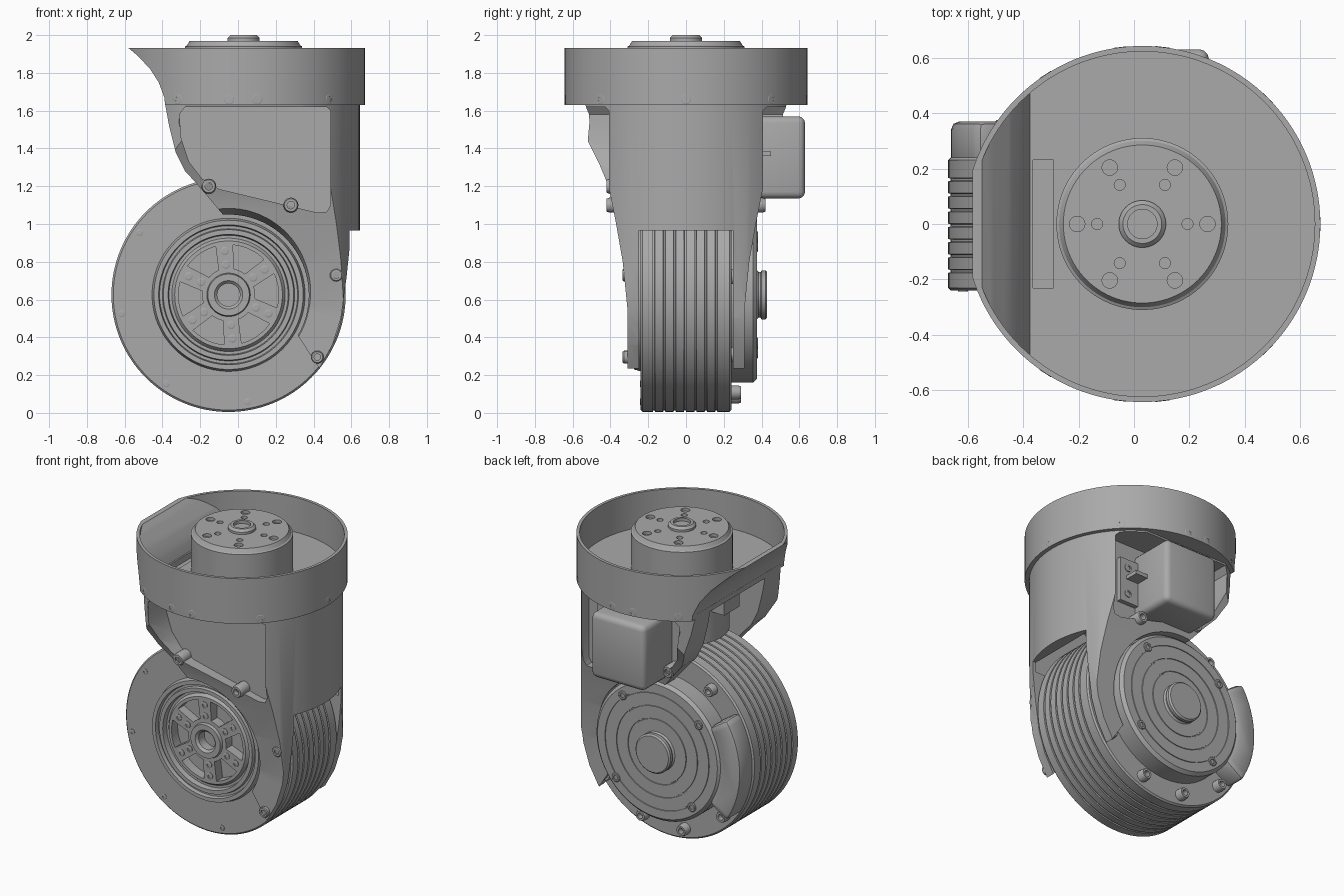
import bpy, bmesh
from math import sin, cos, pi, radians
from mathutils import Matrix, Vector

if "Cube" in bpy.data.objects:
    bpy.data.objects.remove(bpy.data.objects["Cube"])

grey = bpy.data.materials.new("machined_grey")
grey.use_nodes = True
grey.diffuse_color = (0.4, 0.4, 0.4, 1)
grey.node_tree.nodes["Principled BSDF"].inputs["Base Color"].default_value = (0.4, 0.4, 0.4, 1)

AX, AZ = -0.05, 0.625      # wheel motor axis, parallel to y
CX = 0.03                  # upright axis of the neck
WHEEL = Matrix.Translation((AX, 0, AZ)) @ Matrix.Rotation(-pi / 2, 4, 'X')
NECK = Matrix.Translation((CX, 0, 0))
made = []


def finish(name, bm):
    bmesh.ops.remove_doubles(bm, verts=bm.verts, dist=1e-5)
    bmesh.ops.recalc_face_normals(bm, faces=bm.faces)
    mesh = bpy.data.meshes.new(name)
    bm.to_mesh(mesh)
    bm.free()
    mesh.materials.append(grey)
    ob = bpy.data.objects.new(name, mesh)
    bpy.context.collection.objects.link(ob)
    made.append(ob)
    return ob


def add_lathe(bm, profile, matrix, steps):
    """Spin (radius, height) points about local z."""
    vs = [bm.verts.new((r, 0, h)) for r, h in profile]
    es = [bm.edges.new(p) for p in zip(vs, vs[1:])]
    before = set(bm.verts) - set(vs)
    bmesh.ops.spin(bm, geom=vs + es, axis=(0, 0, 1), cent=(0, 0, 0),
                   angle=2 * pi, steps=steps)
    bmesh.ops.transform(bm, matrix=matrix, verts=[v for v in bm.verts if v not in before])


def lathe(name, profile, matrix, steps=96):
    bm = bmesh.new()
    add_lathe(bm, profile, matrix, steps)
    return finish(name, bm)


def disc(name, r, a, b, matrix, steps=96):
    return lathe(name, [(0, a), (r, a), (r, b), (0, b)], matrix, steps)


def prism(name, pts, axis, a, b):
    """Extrude a flat outline along the given axis from a to b."""
    place = {'x': lambda p, t: (t, p[0], p[1]),
             'y': lambda p, t: (p[0], t, p[1]),
             'z': lambda p, t: (p[0], p[1], t)}[axis]
    bm = bmesh.new()
    lo, hi = ([bm.verts.new(place(p, t)) for p in pts] for t in (a, b))
    bm.faces.new(lo)
    bm.faces.new(hi)
    for i in range(len(pts)):
        j = (i + 1) % len(pts)
        bm.faces.new((lo[i], lo[j], hi[j], hi[i]))
    return finish(name, bm)


def box(name, x0, x1, y0, y1, z0, z1):
    return prism(name, [(x0, y0), (x1, y0), (x1, y1), (x0, y1)], 'z', z0, z1)


def bake(ob):
    dg = bpy.context.evaluated_depsgraph_get()
    mesh = bpy.data.meshes.new_from_object(ob.evaluated_get(dg))
    ob.modifiers.clear()
    ob.data = mesh


def combine(ob, tool, op='DIFFERENCE'):
    mod = ob.modifiers.new("cut", 'BOOLEAN')
    mod.operation, mod.object, mod.solver = op, tool, 'EXACT'
    bake(ob)
    made.remove(tool)
    bpy.data.objects.remove(tool)


def bevel(ob, width, segments=3):
    mod = ob.modifiers.new("round", 'BEVEL')
    mod.width, mod.segments, mod.limit_method = width, segments, 'ANGLE'
    bake(ob)


def bolts(name, places, r, h):
    """Socket-head bolts: (location, direction) pairs."""
    bm = bmesh.new()
    for loc, d in places:
        m = Matrix.Translation(loc) @ Vector(d).to_track_quat('Z', 'Y').to_matrix().to_4x4()
        add_lathe(bm, [(0, -h), (r, -h), (r, h * .7), (r * .85, h), (r * .5, h),
                       (r * .5, h * .3), (0, h * .3)], m, 16)
    return finish(name, bm)


def arc(r, a0, a1, n=10):
    """Points on a circle about the wheel axis, in x and z, angles in degrees."""
    return [(AX + r * cos(radians(a0 + (a1 - a0) * i / n)),
             AZ + r * sin(radians(a0 + (a1 - a0) * i / n))) for i in range(n + 1)]


# Wheel motor: stepped front ring, ribbed rim and grooved back cover
front = [(0, -.2), (.06, -.2), (.06, -.26), (.075, -.275), (.11, -.275), (.115, -.255), (.285, -.255),
         (.3, -.235), (.315, -.235), (.32, -.27), (.345, -.27), (.35, -.25), (.365, -.25),
         (.37, -.275), (.395, -.275), (.405, -.24), (.61, -.24), (.62, -.23)]
rim = []
for k in range(7):
    y = -.17 + k * .055
    rim += [(.62, y - .006), (.612, y - .004), (.612, y + .004), (.62, y + .006)]
back = [(.62, .23), (.61, .24), (.465, .24), (.465, .355), (.445, .375)]
for g in (.385, .3, .215):
    back += [(g + .004, .375), (g + .003, .37), (g - .003, .37), (g - .004, .375)]
back += [(.13, .375), (.12, .385), (.12, .395), (.13, .4), (.13, .42), (.12, .43), (0, .43)]
motor = lathe("wheel_motor", front + rim + back, WHEEL, 128)
for k in range(6):
    a = 65 + 60 * k
    window = arc(.265, a - 20, a + 20) + arc(.14, a + 13, a - 13)
    combine(motor, prism("window_cutter", window, 'y', -.4, -.19))
spokes = [arc(r, 95 + 60 * k, 95 + 60 * k, 1)[0] for k in range(6) for r in (.16, .233)]
bolts("wheel_bolts", [((x, -.255, z), (0, -1, 0)) for x, z in spokes], .022, .006)
edge = [arc(.575, a, a, 1)[0] for a in (145, 190, 235, 280)]
bolts("rim_bolts", [((x, -.24, z), (0, -1, 0)) for x, z in edge], .018, .004)

# Raised cable guard and bolts on the back of the motor
guard = prism("cable_guard", arc(.61, 146, 214, 16) + arc(.45, 214, 146, 16), 'y', .2, .37)
bevel(guard, .03, 2)
rear = [arc(.55, a, a, 1)[0] for a in (125, 222, 258, 290, 325, 10)]
bolts("rear_bolts", [((x, .24, z), (0, 1, 0)) for x, z in rear], .038, .05)
cover = [arc(.4, a, a, 1)[0] for a in (50, 140, 230, 320)]
bolts("cover_bolts", [((x, .37, z), (0, 1, 0)) for x, z in cover], .03, .012)

# Bracket: side outline, trimmed to a tapered width and a round neck
outline = [(-.39, 1.66), (-.365, 1.52), (-.33, 1.38), (-.28, 1.28), (-.22, 1.215), (-.08, 1.05),
           (.0, .8), (.31, .42), (.43, .235), (.5, .36), (.545, .5), (.575, .72), (.6, .965),
           (.7, .965), (.7, 1.66)]
half = [(.31, .2), (.31, .55), (.335, .8), (.37, 1.0), (.41, 1.2), (.46, 1.32), (.52, 1.44),
        (.51, 1.55), (.54, 1.66)]
bracket = prism("bracket", outline, 'y', -.7, .7)
combine(bracket, prism("taper", half + [(-y, z) for y, z in reversed(half)], 'x', -1, 1), 'INTERSECT')
combine(bracket, disc("neck_round", .615, 0, 1.8, NECK), 'INTERSECT')
combine(bracket, box("cavity", -1, .57, -.29, .29, .9, 1.62))
combine(bracket, box("arch", -1, 1, -.25, .25, 0, .965))
combine(bracket, disc("motor_space", .635, -.25, .25, WHEEL))
combine(bracket, lathe("front_opening", [(0, -.2), (.425, -.2), (.425, -.29), (.53, -.6), (0, -.6)], WHEEL))
combine(bracket, disc("back_opening", .475, .2, .7, WHEEL))
pocket = [(-.28, 1.62), (-.31, 1.58), (-.3, 1.45), (-.26, 1.33), (-.19, 1.24), (-.1, 1.185),
          (.42, 1.06), (.47, 1.065), (.49, 1.1), (.49, 1.6), (.47, 1.62)]
for s in (-1, 1):
    combine(bracket, prism("pocket_cutter", pocket, 'y', s * .33, s * .9))
    bolts("pocket_bolts", [((x, s * y, z), (0, s, 0)) for x, z, y in
                           ((-.155, 1.2, .37), (.28, 1.1, .37))], .04, .05)
bolts("plate_bolts", [((x, -.315, z), (0, -1, 0)) for x, z in ((.52, .73), (.42, .295))], .034, .02)

# Collar: round cup with a concave scoop on its right side
scoop = [(-.59, 1.94), (-.53, 1.89), (-.465, 1.82), (-.42, 1.75), (-.39, 1.67), (-.385, 1.62)]
collar = disc("collar", .642, 1.63, 1.933, NECK, 128)
combine(collar, prism("scoop_trim", scoop + [(1, 1.62), (1, 1.94)], 'y', -1, 1), 'INTERSECT')
hollow = disc("hollow", .622, 1.7, 2.1, NECK, 128)
inner = [(x + .022, z + .01) for x, z in scoop]
combine(hollow, prism("hollow_trim", inner + [(1, 1.62), (1, 1.95)], 'y', -1, 1), 'INTERSECT')
combine(collar, hollow)
combine(collar, box("cable_slot", -.365, -.29, -.23, .23, 1.5, 1.8))
around = [(CX + .635 * cos(radians(a)), .635 * sin(radians(a)), 1.66)
          for a in (0, 45, -45, 83.5, -83.5, 97, -97, 123, -123)]
bolts("collar_bolts", [(p, (p[0] - CX, p[1], 0)) for p in around], .028, .008)

# Upper motor with its output shaft
upper = lathe("upper_motor", [(0, 1.3), (.29, 1.3), (.29, 1.6), (.31, 1.6), (.31, 1.94), (.3, 1.945),
                              (.285, 1.97), (.085, 1.97), (.085, 1.985), (.07, 2), (.053, 2),
                              (.053, 1.98), (0, 1.98)], NECK)
for r, size in ((.235, .028), (.163, .02)):
    for k in range(6):
        a = k * pi / 3
        hole = NECK @ Matrix.Translation((r * cos(a), r * sin(a), 0))
        combine(upper, disc("hole_cutter", size, 1.95, 2.1, hole, 16))
box("cable_plug", -.34, -.25, -.08, .08, 1.5, 1.66)

# Rear connector box with its mounting ear
connector = box("connector_box", -.13, .27, .3, .63, 1.135, 1.57)
bevel(connector, .035)
box("connector_ear", .26, .41, .32, .36, 1.2, 1.5)
box("connector_rib", .26, .36, .35, .45, 1.36, 1.385)
bolts("ear_bolts", [((.35, .36, z), (0, 1, 0)) for z in (1.26, 1.44)], .025, .008)

# Smooth shading with sharp edges kept
bpy.ops.object.select_all(action='DESELECT')
for ob in made:
    ob.select_set(True)
bpy.context.view_layer.objects.active = made[0]
bpy.ops.object.shade_smooth_by_angle(angle=radians(30))
